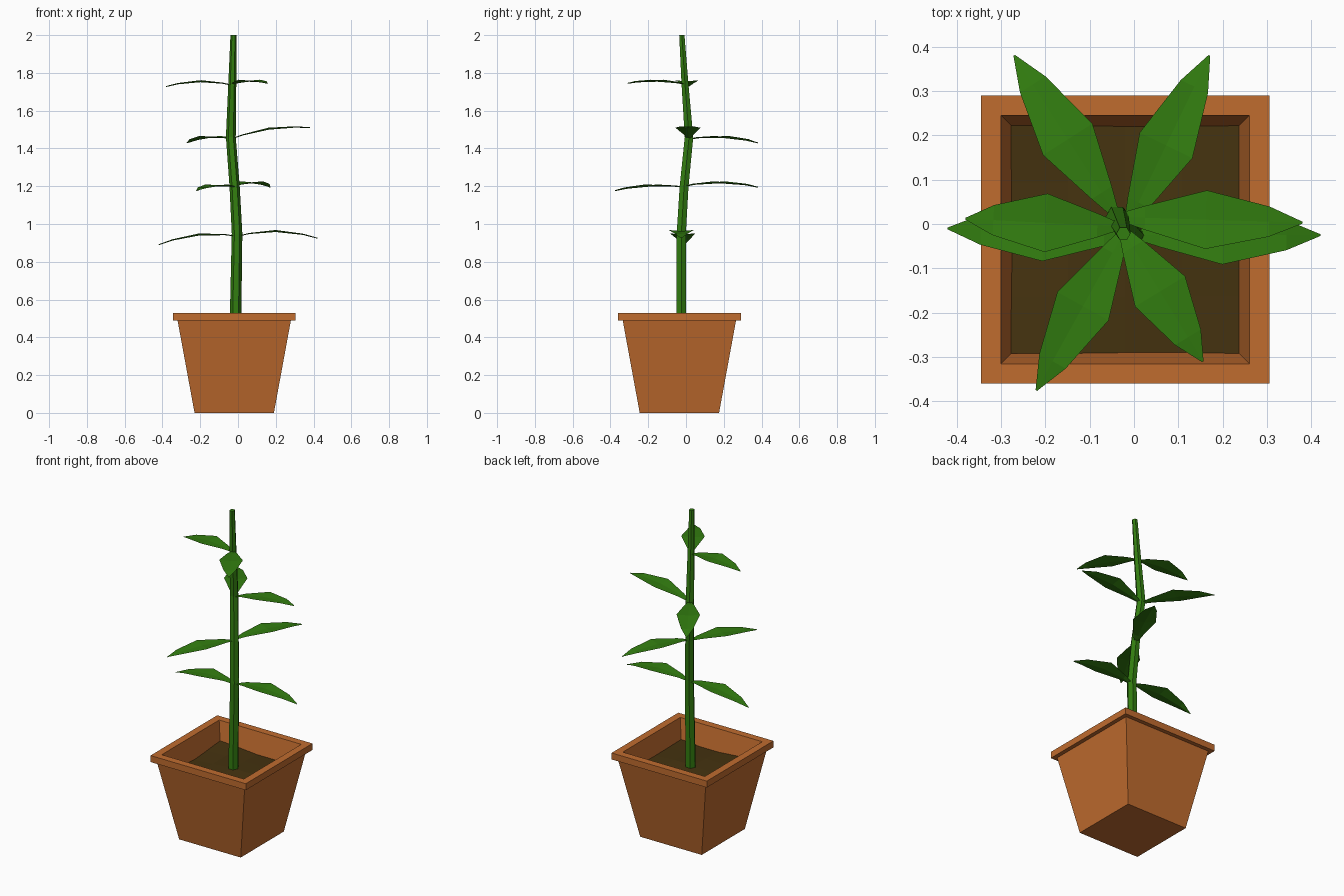
import bpy, bmesh, math
from mathutils import Vector

if "Cube" in bpy.data.objects:
    bpy.data.objects.remove(bpy.data.objects["Cube"])


def material(name, rgb):
    m = bpy.data.materials.new(name)
    m.diffuse_color = (*rgb, 1)
    m.use_nodes = True
    m.node_tree.nodes["Principled BSDF"].inputs["Base Color"].default_value = m.diffuse_color
    return m


TERRACOTTA = material("terracotta", (0.53, 0.15, 0.028))
SOIL = material("soil", (0.060, 0.033, 0.005))
GREEN = material("leaf green", (0.032, 0.205, 0.005))
PX, PY = -0.02, -0.035  # centre of the pot


def finish(name, bm, mat):
    bmesh.ops.recalc_face_normals(bm, faces=bm.faces)
    mesh = bpy.data.meshes.new(name)
    bm.to_mesh(mesh)
    bm.free()
    mesh.materials.append(mat)
    obj = bpy.data.objects.new(name, mesh)
    bpy.context.collection.objects.link(obj)
    return obj


def loft(name, rings, mat):
    """Skin closed rings of points and cap both ends."""
    bm = bmesh.new()
    rows = [[bm.verts.new(p) for p in ring] for ring in rings]
    n = len(rows[0])
    for a, b in zip(rows, rows[1:]):
        for i in range(n):
            j = (i + 1) % n
            bm.faces.new((a[i], a[j], b[j], b[i]))
    bm.faces.new(rows[0])
    bm.faces.new(rows[-1])
    return finish(name, bm, mat)


def square(half, z):
    return [(PX + sx * half, PY + sy * half, z)
            for sx, sy in ((-1, -1), (1, -1), (1, 1), (-1, 1))]


# Square tapered pot with overhanging rim and hollow top
loft("pot", [square(h, z) for h, z in (
    (0.21, 0), (0.30, 0.49), (0.325, 0.49), (0.325, 0.53),
    (0.28, 0.53), (0.252, 0.385))], TERRACOTTA)

# Slightly uneven soil
bm = bmesh.new()
bmesh.ops.create_grid(bm, x_segments=4, y_segments=4, size=0.257)
for v in bm.verts:
    x, y = v.co.x, v.co.y
    v.co = (PX + x, PY + y, 0.408 + 0.010 * math.sin(9 * x + 1) * math.cos(11 * y))
finish("soil", bm, SOIL)

# Gently bending six-sided stem: x, y, z, radius
STEM = [(-0.015, -0.025, 0.39, 0.031), (-0.005, -0.025, 0.95, 0.028),
        (-0.018, -0.010, 1.20, 0.027), (-0.038, 0.016, 1.46, 0.026),
        (-0.030, -0.006, 1.75, 0.021), (-0.024, -0.022, 2.00, 0.016)]
loft("stem", [[(x + r * math.cos(math.tau * i / 6), y + r * math.sin(math.tau * i / 6), z)
               for i in range(6)] for x, y, z, r in STEM], GREEN)

# Leaf outline: fraction of length, half width
OUTLINE = [(0, 0.007), (0.15, 0.027), (0.48, 0.066), (0.82, 0.034), (1, 0.002)]


def leaf(name, base, tip, mid_z):
    base, tip = Vector(base), Vector(tip)
    along = tip - base
    side = Vector((-along.y, along.x, 0)).normalized()
    arch = mid_z - (base.z + tip.z) / 2
    rings = []
    for t, w in OUTLINE:
        c = base + along * t + Vector((0, 0, arch * 4 * t * (1 - t)))
        fold = Vector((0, 0, 0.06 * w))          # shallow crease on the midrib
        thick = Vector((0, 0, 0.0025))
        rings.append([c - side * w + fold, c - fold - thick,
                      c + side * w + fold, c - fold + thick])
    loft(name, rings, GREEN)


# Pairs of leaves up the stem: stem ring, base z, middle z, tip
LEAVES = [(1, 0.935, 0.964, (0.42, -0.025, 0.925)),
          (1, 0.935, 0.945, (-0.42, -0.010, 0.890)),
          (2, 1.200, 1.222, (0.17, 0.380, 1.195)),
          (2, 1.195, 1.205, (-0.22, -0.375, 1.177)),
          (3, 1.450, 1.507, (0.38, 0.003, 1.510)),
          (3, 1.450, 1.462, (-0.27, 0.380, 1.430)),
          (4, 1.735, 1.757, (-0.38, 0.012, 1.728)),
          (4, 1.740, 1.760, (0.155, -0.310, 1.745))]
for i, (ring, bz, mz, tip) in enumerate(LEAVES, 1):
    leaf(f"leaf_{i}", (STEM[ring][0], STEM[ring][1], bz), tip, mz)
